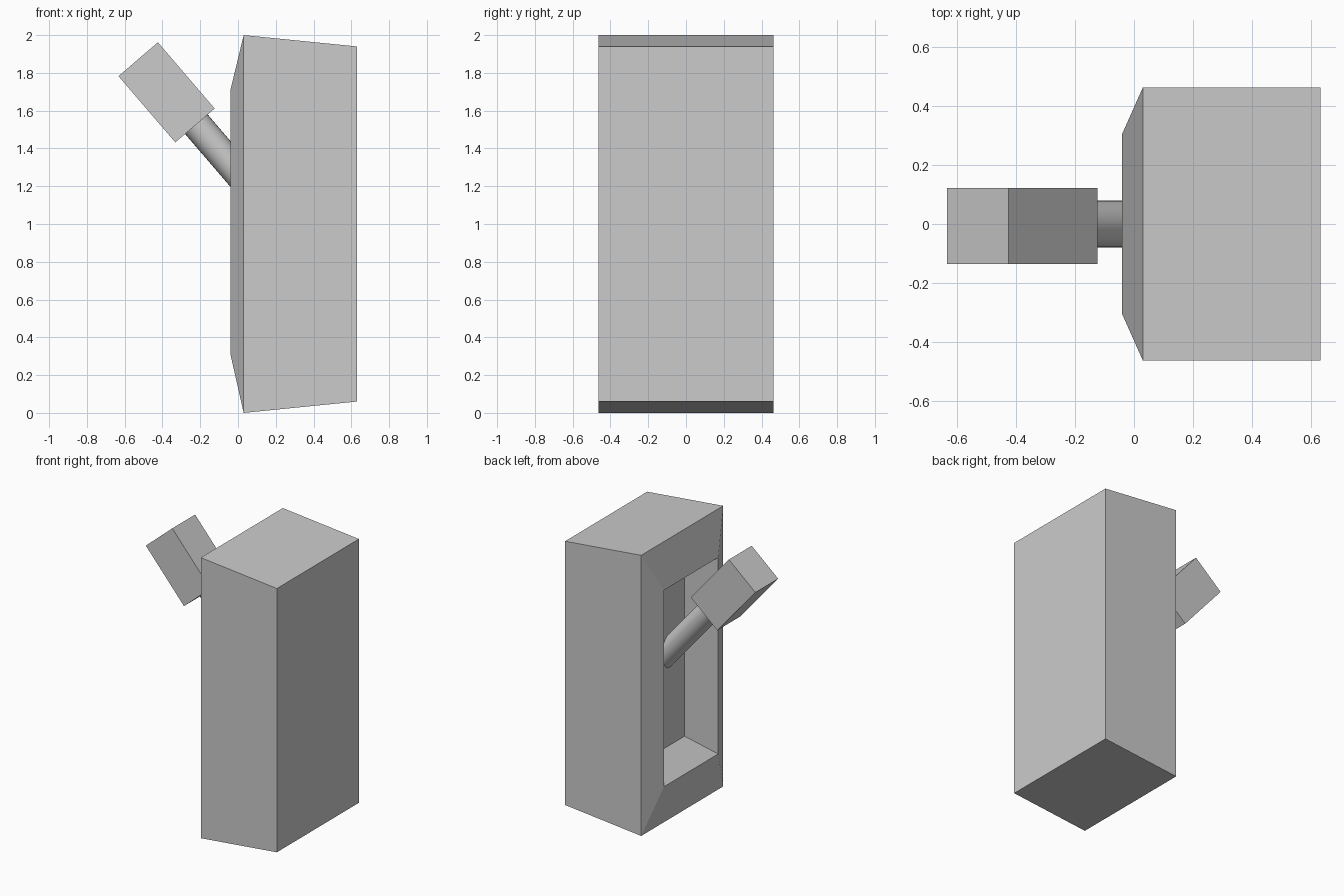
import bpy, bmesh, math
from mathutils import Vector

if "Cube" in bpy.data.objects:
    bpy.data.objects.remove(bpy.data.objects["Cube"])


def make_object(name, bm):
    bmesh.ops.recalc_face_normals(bm, faces=bm.faces)
    mesh = bpy.data.meshes.new(name)
    bm.to_mesh(mesh)
    bm.free()
    ob = bpy.data.objects.new(name, mesh)
    bpy.context.collection.objects.link(ob)
    return ob


# Housing: rectangular rings (x, half width, bottom, top) from back to recess floor
rings = [
    (0.63, 0.462, 0.06, 1.94),
    (0.03, 0.462, 0.0, 2.0),
    (-0.04, 0.305, 0.31, 1.71),
    (0.13, 0.17, 0.443, 1.577),
]
bm = bmesh.new()
loops = [[bm.verts.new((x, y, z)) for y, z in ((-h, a), (h, a), (h, b), (-h, b))]
         for x, h, a, b in rings]
for r0, r1 in zip(loops, loops[1:]):
    for i in range(4):
        j = (i + 1) % 4
        bm.faces.new((r0[i], r0[j], r1[j], r1[i]))
bm.faces.new(loops[0])
bm.faces.new(loops[-1])
make_object("housing", bm)

# Lever axis, tilted up and out of the recess
axis = Vector((-0.651, 0, 0.759)).normalized()
tilt = math.atan2(axis.x, axis.z)

# Lever rod, its lower end buried in the recess floor
start, end = Vector((0.195, 0, 1.045)), Vector((-0.24, 0, 1.55))
bpy.ops.mesh.primitive_cylinder_add(vertices=32, radius=0.079, depth=(end - start).length,
                                    location=(start + end) / 2, rotation=(0, tilt, 0))
rod = bpy.context.object
rod.name = "lever_rod"
bpy.ops.object.shade_smooth_by_angle(angle=math.radians(40))

# Lever grip block
bpy.ops.mesh.primitive_cube_add(size=1, location=(-0.378, -0.006, 1.697), rotation=(0, tilt, 0))
grip = bpy.context.object
grip.name = "lever_grip"
grip.scale = (0.275, 0.257, 0.462)
